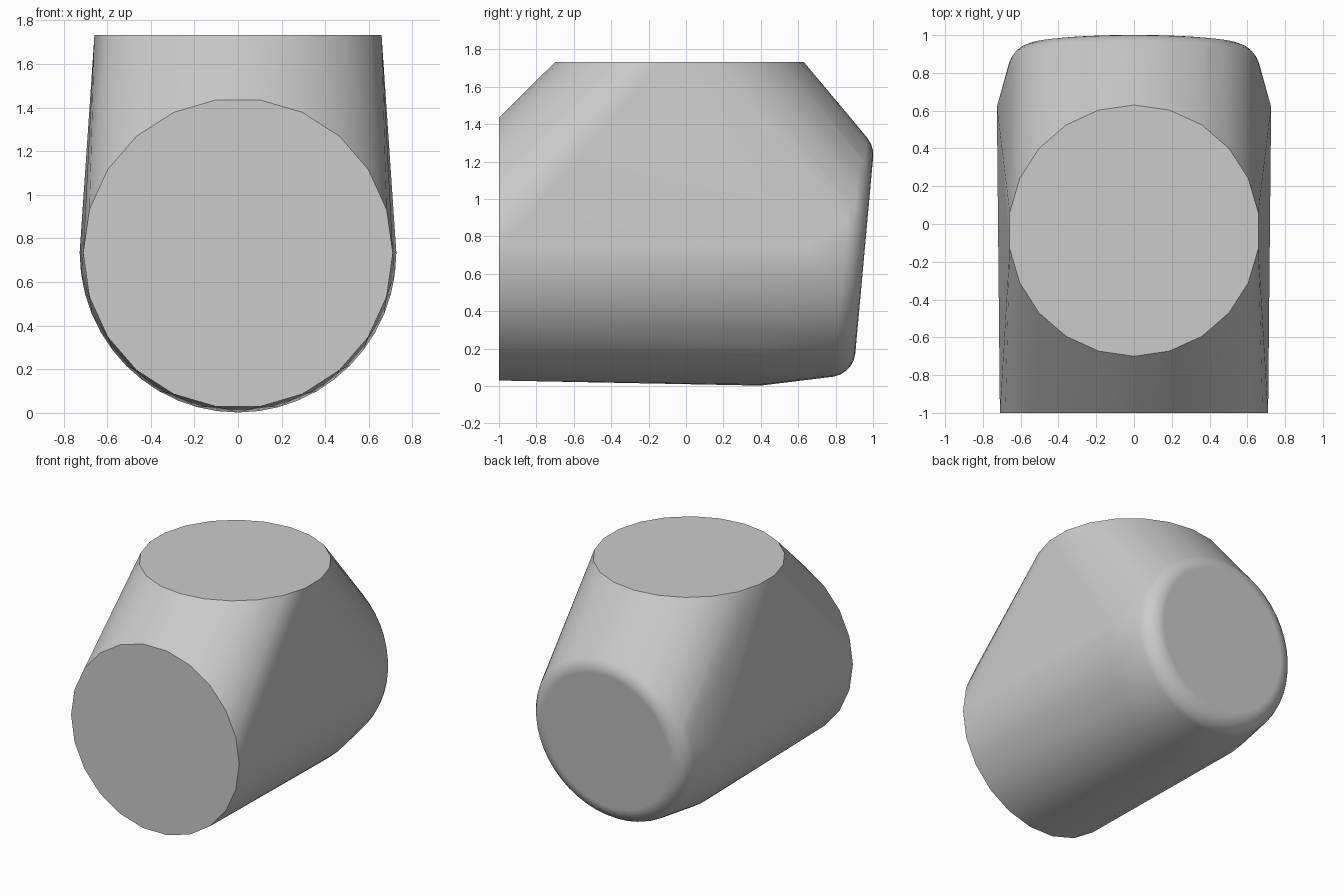
import bpy, bmesh
from math import sin, cos, pi, radians
from mathutils import Vector

if "Cube" in bpy.data.objects:
    bpy.data.objects.remove(bpy.data.objects["Cube"], do_unlink=True)

X = Vector((1, 0, 0))


def ring(center, up, rx, ru, n, start=0.0, sweep=2 * pi):
    """Points of an ellipse spanned by the x axis and the up direction."""
    c, u = Vector(center), Vector(up)
    return [c + X * rx * cos(start + sweep * i / n) + u * ru * sin(start + sweep * i / n)
            for i in range(n)]


points = []

# Flat front opening and flat top opening
points += ring((0, -1, 0.732), (0, 0, 1), 0.71, 0.71, 22)
points += ring((0, -0.035, 1.732), (0, 1, 0), 0.665, 0.665, 22, pi / 2)

# Widest section, a tilted half ring around the belly
points += ring((0, 0.62, 0.735), (0, 0.29, 0.957), 0.726, 0.766, 25, pi, pi * 25 / 24)

# Tilted back cap with a rounded rim
tilt = radians(5.2)
axis = Vector((0, cos(tilt), -sin(tilt)))
up = Vector((0, sin(tilt), cos(tilt)))
cap = Vector((0, 0.953, 0.70))
for k in range(7):
    a = k * pi / 12
    r = 0.527 + 0.14 * sin(a)
    points += ring(cap - axis * 0.14 * (1 - cos(a)), up, r, r, 48)

# Wrap all sections in one convex skin
bm = bmesh.new()
for p in points:
    bm.verts.new(p)
hull = bmesh.ops.convex_hull(bm, input=bm.verts)
loose = [v for v in bm.verts if not v.link_faces]
bmesh.ops.delete(bm, geom=loose, context='VERTS')
bmesh.ops.dissolve_limit(bm, angle_limit=radians(0.3), verts=bm.verts, edges=bm.edges)
bmesh.ops.recalc_face_normals(bm, faces=bm.faces)
mesh = bpy.data.meshes.new("elbow_body")
bm.to_mesh(mesh)
bm.free()
body = bpy.data.objects.new("elbow_body", mesh)
bpy.context.collection.objects.link(body)

# Plain grey material
grey = bpy.data.materials.new("plain_grey")
grey.use_nodes = True
color = (0.6, 0.6, 0.6, 1)
grey.diffuse_color = color
grey.node_tree.nodes["Principled BSDF"].inputs["Base Color"].default_value = color
mesh.materials.append(grey)

# Smooth sides with crisp openings
bpy.context.view_layer.objects.active = body
body.select_set(True)
bpy.ops.object.shade_smooth_by_angle(angle=radians(30))
weighted = body.modifiers.new("even_shading", 'WEIGHTED_NORMAL')
weighted.keep_sharp = True
